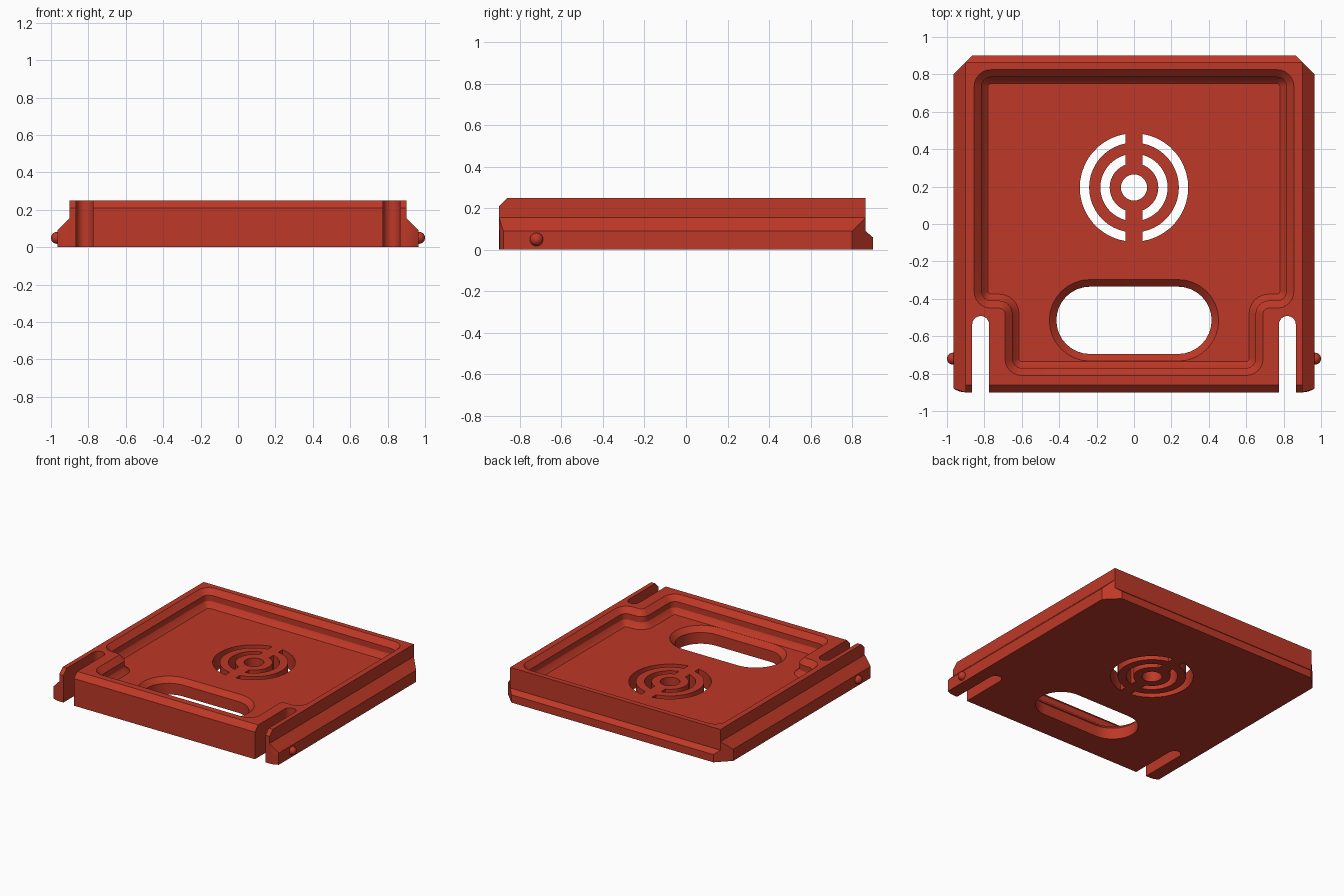
import bpy, bmesh, math
from mathutils import Vector

if "Cube" in bpy.data.objects:
    bpy.data.objects.remove(bpy.data.objects["Cube"])

red = bpy.data.materials.new("brick_red")
red.diffuse_color = (0.515, 0.040, 0.020, 1)
red.use_nodes = True
red.node_tree.nodes["Principled BSDF"].inputs["Base Color"].default_value = red.diffuse_color


def stack(name, levels):
    """Solid made of outlines with equal point counts stacked along z."""
    bm = bmesh.new()
    rings = [[bm.verts.new((x, y, z)) for x, y in pts] for z, pts in levels]
    n = len(rings[0])
    for a, b in zip(rings, rings[1:]):
        for i in range(n):
            j = (i + 1) % n
            bm.faces.new((a[i], a[j], b[j], b[i]))
    bm.faces.new(rings[0][::-1])
    bm.faces.new(rings[-1])
    bmesh.ops.remove_doubles(bm, verts=bm.verts, dist=1e-4)
    bmesh.ops.recalc_face_normals(bm, faces=bm.faces)
    me = bpy.data.meshes.new(name)
    bm.to_mesh(me)
    bm.free()
    me.materials.append(red)
    ob = bpy.data.objects.new(name, me)
    bpy.context.collection.objects.link(ob)
    return ob


def mirrored(right):
    return right + [(-x, y) for x, y in reversed(right)]


def fillet(corners, steps=6):
    """Round each corner (x, y, radius) of a polygon."""
    out = []
    for i, (x, y, r) in enumerate(corners):
        p = Vector((x, y))
        u = (Vector(corners[i - 1][:2]) - p).normalized()
        v = (Vector(corners[(i + 1) % len(corners)][:2]) - p).normalized()
        c = p + r * (u + v)
        for k in range(steps + 1):
            t = math.pi / 2 * k / steps
            out.append(tuple(c - r * (math.cos(t) * v + math.sin(t) * u)))
    return out


def cut(target, cutter):
    cutter.hide_render = True
    mod = target.modifiers.new("cut", 'BOOLEAN')
    mod.operation, mod.solver, mod.object = 'DIFFERENCE', 'EXACT', cutter
    bpy.context.view_layer.objects.active = target
    bpy.ops.object.modifier_apply(modifier=mod.name)
    bpy.data.objects.remove(cutter)


# Outer tray body: side flanges, chamfered back corners, bevelled front edge
def body_outline(side, back, front):
    curve = [(0.9 + (side - 0.9) * t, front + 0.02 * t * t * (side - 0.9) / 0.065)
             for t in (0, 0.25, 0.5, 0.75, 1)]
    return mirrored(curve + [(side, 1.765 - side), (1.765 - back, back)])


body_levels = [(0, 0.965, 0.9, -0.9), (0.06, 0.965, 0.9, -0.9),
               (0.09, 0.965, 0.865, -0.9), (0.155, 0.9, 0.865, -0.9),
               (0.21, 0.9, 0.865, -0.9), (0.25, 0.9, 0.865, -0.86)]
tray = stack("tray_body", [(z, body_outline(s, b, f)) for z, s, b, f in body_levels])


# Pocket with chamfered rim, straight wall and soft foot
def pocket_outline(d):
    right = [(0.69 - d, -0.81 + d, 0.09 - d), (0.69 - d, -0.45 + d, 0.03 + d),
             (0.855 - d, -0.45 + d, 0.09 - d), (0.855 - d, 0.825 - d, 0.09 - d)]
    return fillet(right + [(-x, y, r) for x, y, r in reversed(right)])


pocket_levels = [(0.125, 0.075), (0.142, 0.055), (0.165, 0.04),
                 (0.21, 0.04), (0.25, 0), (0.3, 0)]
cut(tray, stack("pocket_cutter", [(z, pocket_outline(d)) for z, d in pocket_levels]))


# Oval opening with chamfered upper edge
def oval(d):
    pts = []
    for k in range(34):
        a = math.pi * (k if k < 17 else k - 1) / 16 - math.pi / 2
        cx = 0.235 if k < 17 else -0.235
        pts.append((cx + (0.18 + d) * math.cos(a), -0.515 + (0.18 + d) * math.sin(a)))
    return pts


oval_levels = [(-0.1, 0), (0.087, 0), (0.125, 0.038), (0.16, 0.038)]
cut(tray, stack("oval_cutter", [(z, oval(d)) for z, d in oval_levels]))

# Round grille: centre hole and two split rings
GY = 0.195
hole = [(0.07 * math.cos(math.tau * k / 32), GY + 0.07 * math.sin(math.tau * k / 32))
        for k in range(32)]
cut(tray, stack("hole_cutter", [(-0.1, hole), (0.2, hole)]))
for outer, inner in ((0.29, 0.24), (0.18, 0.13)):
    for side in (1, -1):
        pts = []
        for r, way in ((outer, 1), (inner, -1)):
            end = math.acos(0.045 / r)
            for k in range(21):
                a = way * end * (k / 10 - 1)
                pts.append((side * r * math.cos(a), GY + r * math.sin(a)))
        cut(tray, stack("ring_cutter", [(-0.1, pts), (0.2, pts)]))

# Slots that free the two spring arms at the front
for side in (1, -1):
    pts = [(side * 0.82 + 0.045 * math.cos(math.pi * k / 12),
            -0.537 + 0.045 * math.sin(math.pi * k / 12)) for k in range(13)]
    pts += [(side * 0.82 - 0.045, -1.1), (side * 0.82 + 0.045, -1.1)]
    cut(tray, stack("slot_cutter", [(-0.1, pts), (0.4, pts)]))

# Small round catches on the arms
catches = []
for side, label in ((1, "right"), (-1, "left")):
    bpy.ops.mesh.primitive_uv_sphere_add(segments=24, ring_count=12, radius=0.032,
                                         location=(side * 0.968, -0.72, 0.05))
    ob = bpy.context.object
    ob.name = label + "_catch"
    ob.data.materials.append(red)
    catches.append(ob)

for ob in [tray] + catches:
    bpy.ops.object.select_all(action='DESELECT')
    ob.select_set(True)
    bpy.context.view_layer.objects.active = ob
    bpy.ops.object.shade_smooth_by_angle(angle=math.radians(25))
